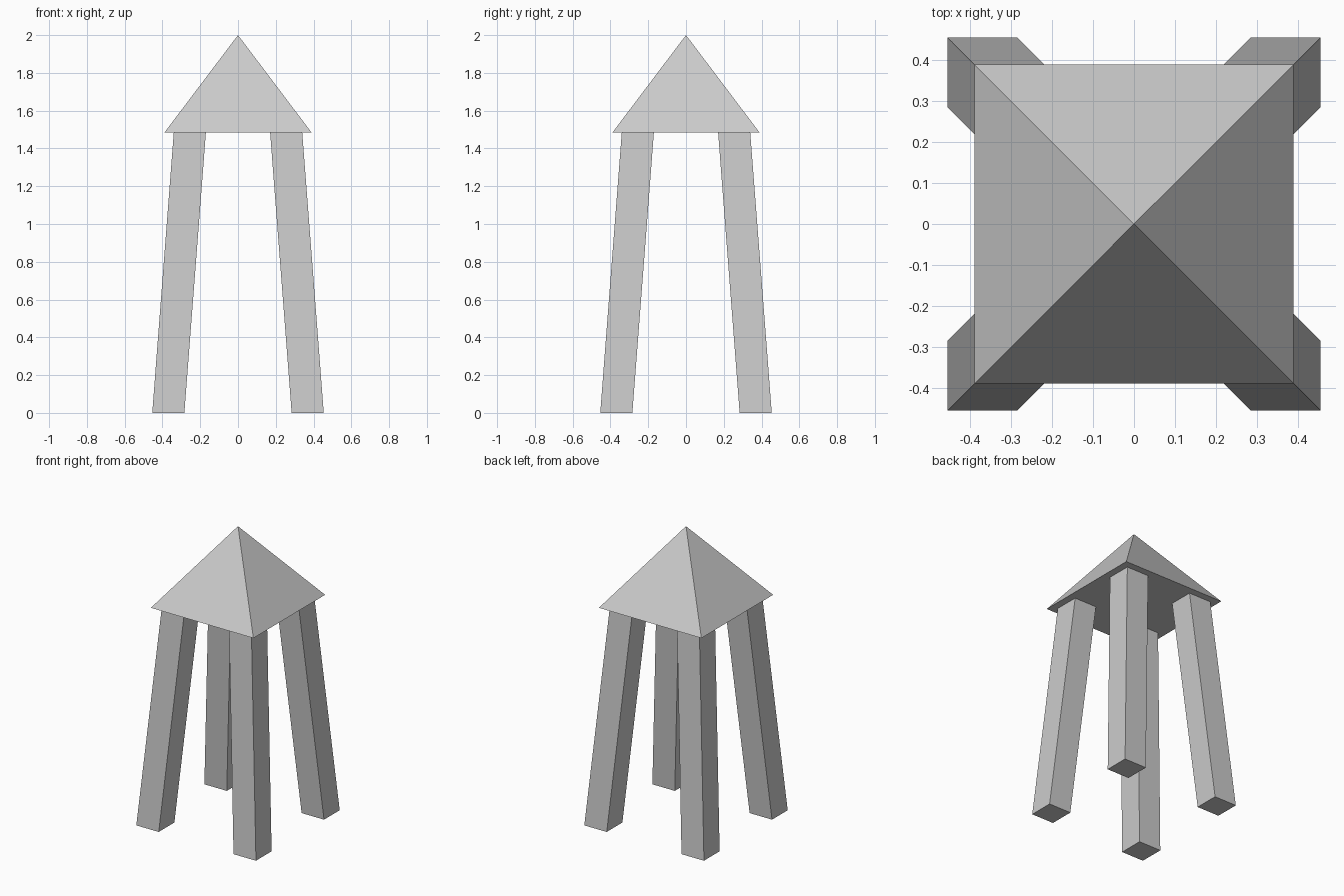
import bpy, bmesh

if "Cube" in bpy.data.objects:
    bpy.data.objects.remove(bpy.data.objects["Cube"])

ROOF_Z, TOP_Z = 1.485, 2.0
ROOF_HALF = 0.389
LEG_HALF = 0.085
FOOT, HEAD = 0.369, 0.255   # leg centre offset at ground and under the roof


def make_object(name, rings, apex=None):
    """Closed flat-faced solid from one or two square rings (x, y, z, half width)."""
    bm = bmesh.new()
    loops = [[bm.verts.new((x + sx * h, y + sy * h, z))
              for sx, sy in ((-1, -1), (1, -1), (1, 1), (-1, 1))]
             for x, y, z, h in rings]
    bm.faces.new(loops[0][::-1])
    if apex:
        tip = bm.verts.new(apex)
        for i in range(4):
            bm.faces.new((loops[0][i], loops[0][(i + 1) % 4], tip))
    else:
        low, high = loops
        bm.faces.new(high)
        for i in range(4):
            j = (i + 1) % 4
            bm.faces.new((low[i], low[j], high[j], high[i]))
    bmesh.ops.recalc_face_normals(bm, faces=bm.faces)
    mesh = bpy.data.meshes.new(name)
    bm.to_mesh(mesh)
    bm.free()
    obj = bpy.data.objects.new(name, mesh)
    bpy.context.collection.objects.link(obj)
    return obj


# Pyramid roof
make_object("roof", [(0, 0, ROOF_Z, ROOF_HALF)], apex=(0, 0, TOP_Z))

# Four square legs, leaning inward toward the roof
for side, sx in (("left", -1), ("right", 1)):
    for end, sy in (("front", -1), ("back", 1)):
        make_object(f"{end}_{side}_leg",
                    [(sx * FOOT, sy * FOOT, 0, LEG_HALF),
                     (sx * HEAD, sy * HEAD, ROOF_Z, LEG_HALF)])
